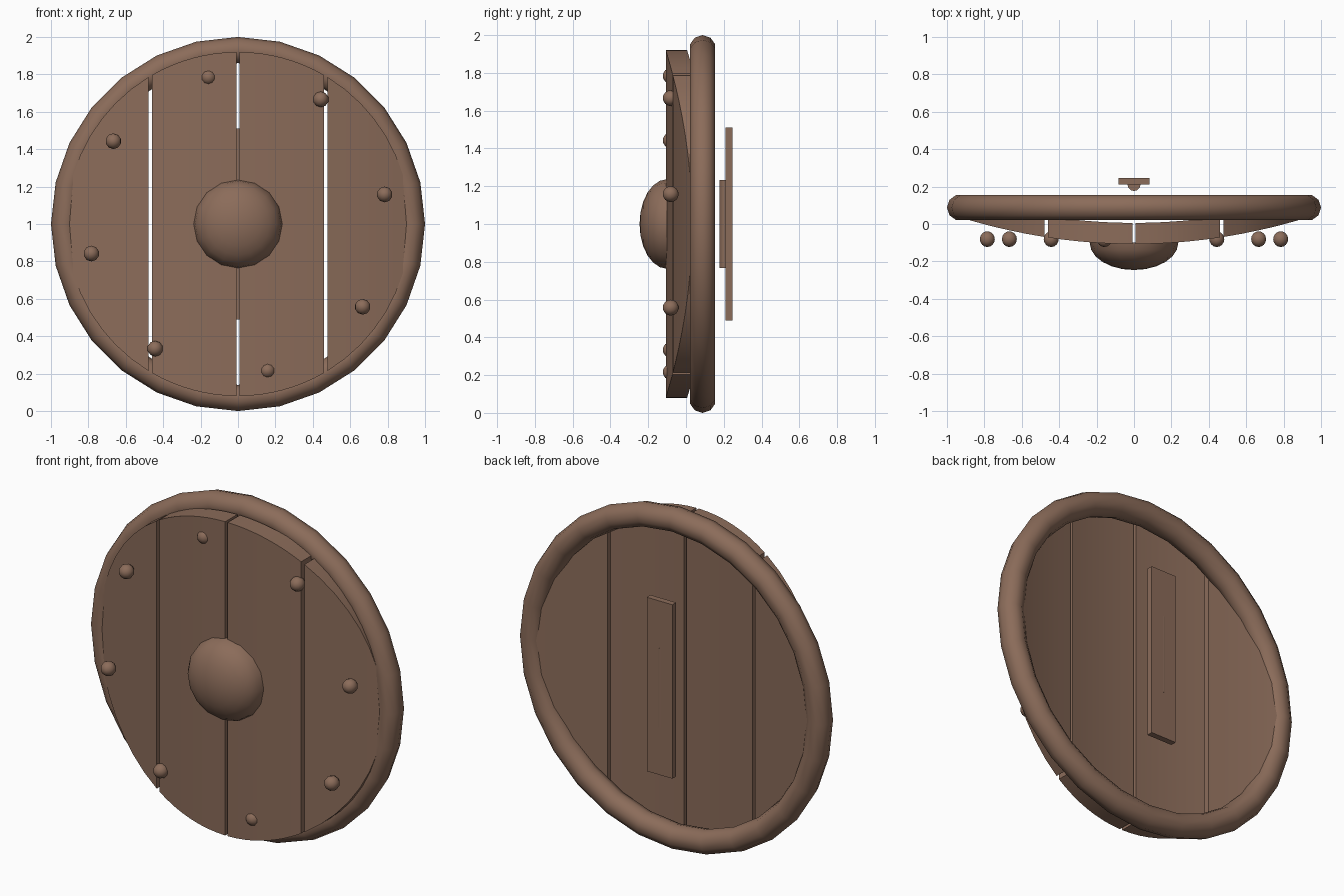
import bpy, bmesh, math
from mathutils import Matrix, Vector

if "Cube" in bpy.data.objects:
    bpy.data.objects.remove(bpy.data.objects["Cube"])

wood = bpy.data.materials.new("warm brown")
wood.diffuse_color = (0.26, 0.15, 0.102, 1)
wood.use_nodes = True
wood.node_tree.nodes["Principled BSDF"].inputs["Base Color"].default_value = wood.diffuse_color
CZ = 1.0          # height of the shield centre
FACE = Matrix.Rotation(math.pi / 2, 4, 'X')   # turns local z to face -y


def finish(bm, name, smooth=True):
    bmesh.ops.recalc_face_normals(bm, faces=bm.faces)
    me = bpy.data.meshes.new(name)
    bm.to_mesh(me)
    bm.free()
    me.materials.append(wood)
    ob = bpy.data.objects.new(name, me)
    bpy.context.collection.objects.link(ob)
    if smooth:
        bpy.ops.object.select_all(action='DESELECT')
        ob.select_set(True)
        bpy.context.view_layer.objects.active = ob
        bpy.ops.object.shade_smooth_by_angle(angle=math.radians(40))
    return ob


# Rim: ring standing upright
bpy.ops.mesh.primitive_torus_add(major_segments=28, minor_segments=10,
                                 major_radius=0.93, minor_radius=0.07,
                                 location=(0, 0.088, CZ), rotation=(math.pi / 2, 0, 0))
rim = bpy.context.object
rim.name = "rim"
rim.data.materials.append(wood)
bpy.ops.object.shade_smooth_by_angle(angle=math.radians(60))


# Planks: round outline cut into four strips, bowed along x
def plank(name, x0, x1, radius=0.92, thick=0.113, steps=8):
    bm = bmesh.new()
    a0, a1 = math.asin(x0 / radius), math.asin(x1 / radius)
    rows = []
    for i in range(steps + 1):
        a = a0 + (a1 - a0) * i / steps
        x, h = radius * math.sin(a), max(radius * math.cos(a), 0.01)
        y = -0.107 + 0.165 * x * x
        rows.append([bm.verts.new(p) for p in (
            (x, y, CZ - h), (x, y, CZ + h),
            (x, y + thick, CZ + h), (x, y + thick, CZ - h))])
    for a, b in zip(rows, rows[1:]):
        for j in range(4):
            k = (j + 1) % 4
            bm.faces.new((a[j], a[k], b[k], b[j]))
    bm.faces.new(rows[0])
    bm.faces.new(rows[-1])
    finish(bm, name)


for side, label in ((-1, "left"), (1, "right")):
    plank("inner_plank_" + label, side * 0.008, side * 0.46)
    plank("outer_plank_" + label, side * 0.479, side * 0.919)

# Boss: flattened dome on the front
bm = bmesh.new()
bmesh.ops.create_uvsphere(bm, u_segments=16, v_segments=12, radius=0.237)
bmesh.ops.delete(bm, geom=[v for v in bm.verts if v.co.z < -0.001], context='VERTS')
bmesh.ops.transform(bm, verts=bm.verts, matrix=Matrix.Translation((0, -0.1, CZ)) @ FACE
                    @ Matrix.Diagonal((1, 1, 0.616, 1)))
finish(bm, "boss")

# Rivets: eight studs in a ring
for i in range(8):
    a = math.radians(11.4 + 45 * i)
    bm = bmesh.new()
    bmesh.ops.create_uvsphere(bm, u_segments=10, v_segments=8, radius=0.042)
    bmesh.ops.transform(bm, verts=bm.verts, matrix=Matrix.Translation(
        (0.8 * math.cos(a), -0.081, CZ + 0.8 * math.sin(a))) @ FACE)
    finish(bm, f"rivet_{i + 1}")

# Handle plate behind the planks
bm = bmesh.new()
bmesh.ops.create_cube(bm, size=1)
bmesh.ops.transform(bm, verts=bm.verts, matrix=Matrix.Translation((0, 0.2275, CZ))
                    @ Matrix.Diagonal((0.166, 0.035, 1.02, 1)))
finish(bm, "handle_plate", smooth=False)

# Grip: upright rod set into the plate
bm = bmesh.new()
bmesh.ops.create_cone(bm, cap_ends=True, segments=12, radius1=0.035, radius2=0.035, depth=0.465)
bmesh.ops.translate(bm, verts=bm.verts, vec=Vector((0, 0.2115, CZ)))
finish(bm, "grip")
